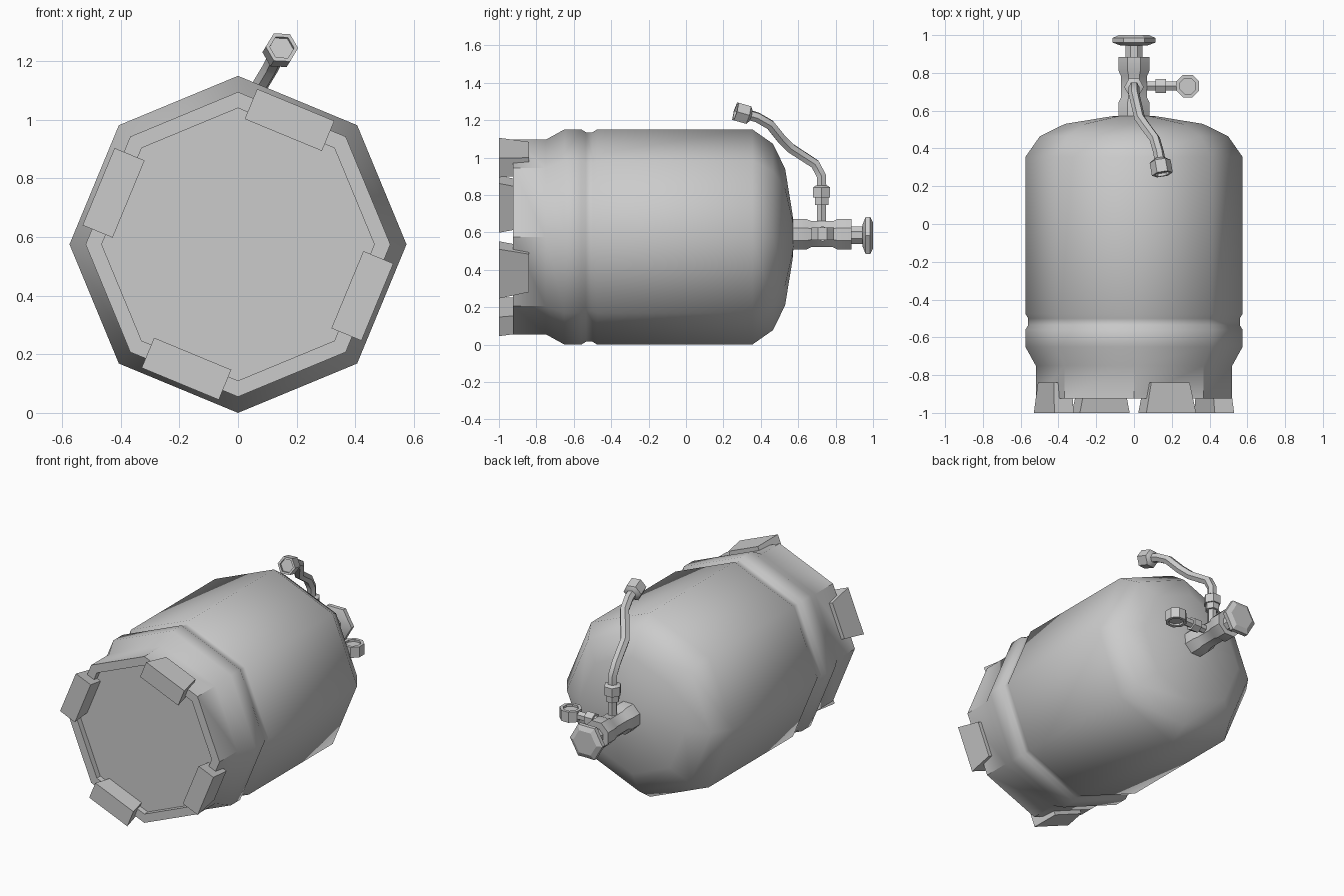
import bpy, bmesh, math
from mathutils import Vector, Matrix

if "Cube" in bpy.data.objects:
    bpy.data.objects.remove(bpy.data.objects["Cube"])

CZ = 0.575            # height of the tank axis
grey = bpy.data.materials.new("plain_grey")
grey.use_nodes = True
COLOUR = (0.6, 0.6, 0.6, 1)
grey.diffuse_color = COLOUR
grey.node_tree.nodes["Principled BSDF"].inputs["Base Color"].default_value = COLOUR


def finish(obj, angle=40):
    obj.data.materials.clear()
    obj.data.materials.append(grey)
    bpy.ops.object.select_all(action='DESELECT')
    obj.select_set(True)
    bpy.context.view_layer.objects.active = obj
    bpy.ops.object.shade_smooth_by_angle(angle=math.radians(angle))


def make(name, bm, angle=40):
    bmesh.ops.recalc_face_normals(bm, faces=bm.faces)
    mesh = bpy.data.meshes.new(name)
    bm.to_mesh(mesh)
    bm.free()
    obj = bpy.data.objects.new(name, mesh)
    bpy.context.collection.objects.link(obj)
    finish(obj, angle)
    return obj


def lathe(name, profile, sides, axis, origin, turn=0.0, lobe=0.0, angle=40):
    """Spin (distance along axis, radius) pairs; lobe pulls in every other vertex."""
    axis = Vector(axis).normalized()
    side = Vector((1, 0, 0)) if abs(axis.x) < 0.9 else Vector((0, 0, 1))
    side = (side - axis * side.dot(axis)).normalized()
    up = axis.cross(side)
    bm = bmesh.new()
    rings = []
    for dist, rad in profile:
        ring = []
        for i in range(sides):
            a = math.radians(turn) + math.tau * i / sides
            r = rad * (1 - lobe * (i % 2))
            ring.append(bm.verts.new(Vector(origin) + axis * dist
                                     + (side * math.cos(a) + up * math.sin(a)) * r))
        rings.append(ring)
    for a, b in zip(rings, rings[1:]):
        for i in range(sides):
            j = (i + 1) % sides
            bm.faces.new((a[i], a[j], b[j], b[i]))
    bm.faces.new(rings[0])
    bm.faces.new(rings[-1])
    return make(name, bm, angle)


# Tank: recessed base, skirt, groove, straight wall and dome
lathe("tank_body", [(-0.89, 0.465), (-0.925, 0.465), (-0.925, 0.52), (-0.75, 0.52),
                    (-0.65, 0.575), (-0.56, 0.575), (-0.535, 0.56), (-0.5, 0.56),
                    (-0.475, 0.575), (0.355, 0.575), (0.465, 0.498), (0.53, 0.365),
                    (0.57, 0.12), (0.575, 0.05)], 8, (0, 1, 0), (0, 0, CZ))

# Four tapered feet on alternate sides of the skirt
for n in range(4):
    bm = bmesh.new()
    bmesh.ops.create_cube(bm, size=1)
    for v in bm.verts:
        front = v.co.y < 0
        v.co.x *= 0.285 if front else 0.22
        v.co.z = (0.515 if front else 0.505) if v.co.z > 0 else 0.404
        v.co.y = -1.0 if front else -0.84
    bm.transform(Matrix.Translation((0, 0, CZ))
                 @ Matrix.Rotation(math.radians(22.5 + 90 * n), 4, 'Y'))
    make(f"foot_{n + 1}", bm, 20)

# Valve body, stem and scalloped hand wheel along the tank axis
VZ = 0.59
lathe("valve_body", [(0.56, 0.088), (0.645, 0.088), (0.67, 0.075), (0.785, 0.075),
                     (0.81, 0.088), (0.885, 0.088)], 8, (0, 1, 0), (0, 0, VZ), 22.5)
lathe("valve_stem", [(0.88, 0.05), (0.96, 0.05)], 8, (0, 1, 0), (0, 0, 0.585), 22.5)
lathe("hand_wheel", [(0.945, 0.07), (0.96, 0.113), (0.985, 0.113), (1.0, 0.08)],
      12, (0, 1, 0), (0, 0, 0.583), 0, 0.14, 25)

# Side outlet with nut and open ring cap
OUT = (0, 0.73, 0.592)
lathe("side_pipe", [(0.05, 0.027), (0.24, 0.027)], 6, (1, 0, 0), OUT)
lathe("side_nut", [(0.115, 0.042), (0.17, 0.042)], 6, (1, 0, 0), OUT)
lathe("side_cap", [(-0.02, 0.045), (-0.033, 0.045), (-0.033, 0.065), (0.033, 0.065),
                   (0.033, 0.045), (0.02, 0.045)], 8, (0, 0, 1),
      (0.285, 0.73, 0.592), 22.5, 0, 30)

# Upper outlet and its coupling nut
UP = (0, 0.725, 0)
lathe("upper_pipe", [(0.62, 0.028), (0.77, 0.028)], 6, (0, 0, 1), UP)
lathe("upper_nut", [(0.745, 0.042), (0.785, 0.042), (0.785, 0.052), (0.84, 0.052),
                    (0.85, 0.035)], 6, (0, 0, 1), UP)

# Bent hose
path = [(0, 0.725, 0.83), (0, 0.725, 0.9), (0, 0.69, 0.965), (0.03, 0.56, 1.05),
        (0.065, 0.51, 1.1), (0.11, 0.45, 1.175), (0.13, 0.38, 1.215), (0.142, 0.31, 1.235)]
curve = bpy.data.curves.new("hose", 'CURVE')
curve.dimensions = '3D'
curve.bevel_depth = 0.029
curve.bevel_resolution = 1
curve.use_fill_caps = True
spline = curve.splines.new('POLY')
spline.points.add(len(path) - 1)
for p, co in zip(spline.points, path):
    p.co = (*co, 1)
hose = bpy.data.objects.new("hose", curve)
bpy.context.collection.objects.link(hose)
bpy.ops.object.select_all(action='DESELECT')
hose.select_set(True)
bpy.context.view_layer.objects.active = hose
bpy.ops.object.convert(target='MESH')
finish(bpy.context.object)

# Hose end nut with hollow mouth
lathe("hose_end_nut", [(0, 0.035), (0.015, 0.056), (0.085, 0.056), (0.085, 0.042),
                       (0.07, 0.042)], 6, (0.012, -0.07, 0.02), (0.136, 0.345, 1.224))
